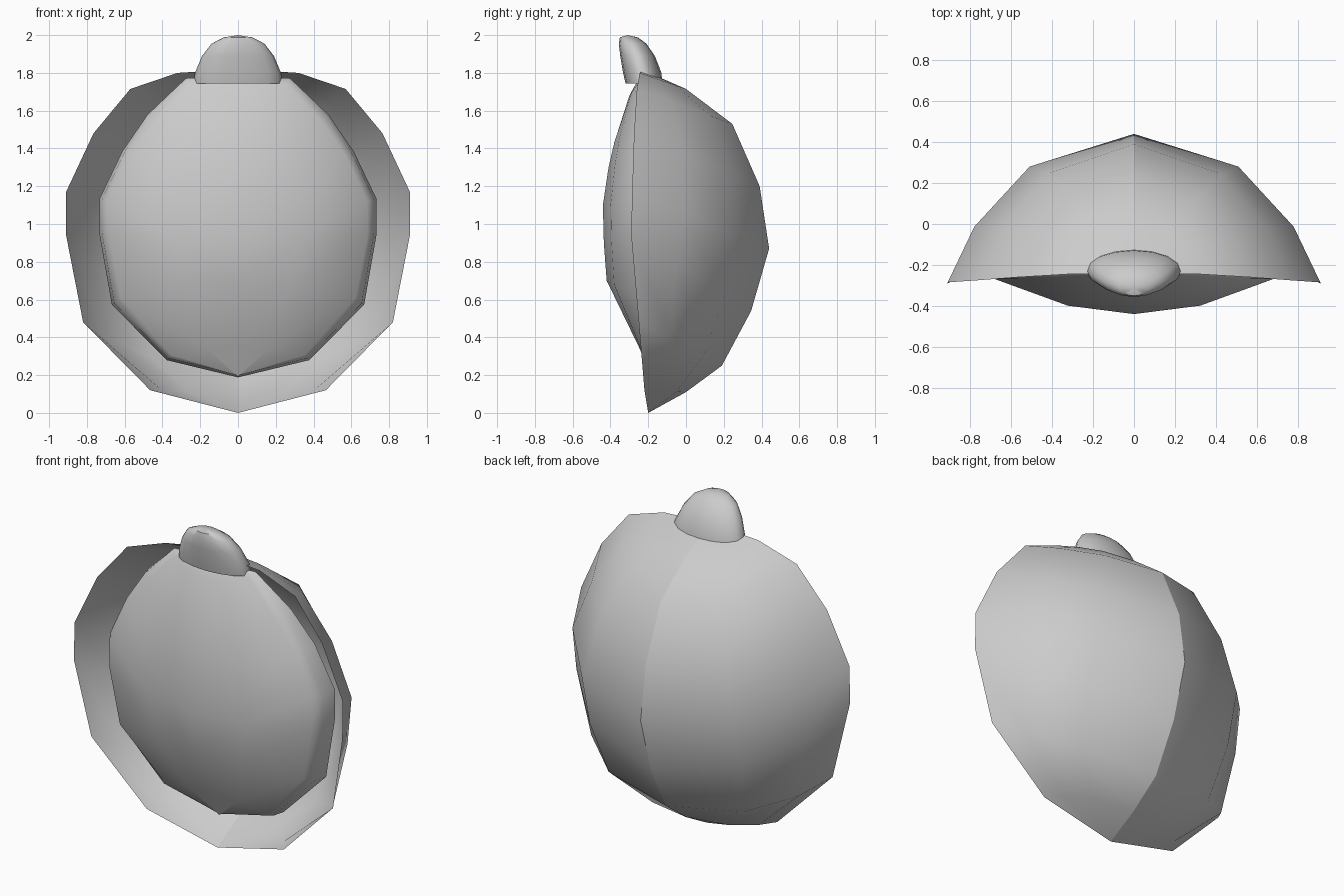
import bpy, bmesh, math
from mathutils import Vector

if "Cube" in bpy.data.objects:
    bpy.data.objects.remove(bpy.data.objects["Cube"])


def make_object(name, grid, mirror=False, merge=True, close=False):
    """Skin a grid of points (list of rows) with quads, smooth shaded."""
    bm = bmesh.new()
    rows = [[bm.verts.new(p) for p in row] for row in grid]
    for a, b in zip(rows, rows[1:]):
        n = len(a)
        for i in range(n if close else n - 1):
            j = (i + 1) % n
            bm.faces.new((a[i], a[j], b[j], b[i]))
    if close:
        bm.faces.new(rows[0])
    bmesh.ops.remove_doubles(bm, verts=bm.verts, dist=0.0005)
    bmesh.ops.recalc_face_normals(bm, faces=bm.faces)
    me = bpy.data.meshes.new(name)
    bm.to_mesh(me)
    bm.free()
    ob = bpy.data.objects.new(name, me)
    bpy.context.collection.objects.link(ob)
    for p in me.polygons:
        p.use_smooth = True
    if mirror:
        m = ob.modifiers.new("mirror", 'MIRROR')
        m.use_mirror_merge = merge
        m.merge_threshold = 0.001
    return ob


def loft(profile, rim, steps):
    """Columns running from the centre profile (y, z) out to the rim (x, y, z)."""
    return [[Vector((rx * fx, py + (ry - py) * fy, pz + (rz - pz) * fy))
             for fx, fy in steps]
            for (py, pz), (rx, ry, rz) in zip(profile, rim)]


# Back shell: half bowl, mirrored unmerged to keep the crease down the spine
back = [(-.20, 0), (0, .11), (.19, .25), (.345, .54), (.44, .87),
        (.39, 1.20), (.245, 1.53), (0, 1.715), (-.24, 1.82)]
rim = [(0, -.20, 0), (.465, -.22, .12), (.82, -.25, .48), (.91, -.29, .94),
       (.91, -.285, 1.17), (.765, -.275, 1.48), (.57, -.26, 1.715),
       (.32, -.245, 1.80), (0, -.24, 1.82)]
shell = loft(back, rim, [(0, 0), (.56, .22), (.857, .625), (1, 1)])
make_object("back_shell", shell, mirror=True, merge=False)

# Belly plate: domed front with a short skirt running back into the shell
front = [(-.18, .19), (-.25, .35), (-.42, .70), (-.435, .90), (-.44, 1.10),
         (-.41, 1.30), (-.38, 1.43), (-.30, 1.68), (-.25, 1.77)]
edge = [(0, -.18, .20), (.37, -.19, .29), (.655, -.20, .58), (.72, -.21, .95),
        (.72, -.21, 1.13), (.60, -.22, 1.38), (.47, -.23, 1.57),
        (.27, -.24, 1.76), (0, -.25, 1.77)]
plate = loft(front, edge, [(0, 0), (.45, .18), (.95, .75), (1, 1)])
skirt = [.08, .09, .10, .10, .10, .09, .06, .02, 0]
mid = Vector((0, 0, 1.0))
for row, d in zip(plate, skirt):
    p = row[-1]
    row.append(Vector((p.x * 1.02, p.y + d, 1 + (p.z - 1) * 1.015)))
make_object("belly_plate", plate, mirror=True)

# Neck knob: leaning flattened dome (z, half width, front y, back y)
levels = [(1.745, .235, -.32, -.125), (1.80, .228, -.333, -.13),
          (1.89, .19, -.348, -.165), (1.955, .14, -.356, -.21),
          (1.988, .075, -.35, -.255), (2.0, 0, -.31, -.31)]
sides = 16
knob = []
for z, w, f, b in levels:
    ring = []
    for i in range(sides):
        a = 2 * math.pi * i / sides
        ring.append((w * math.sin(a), (f + b) / 2 + (b - f) / 2 * math.cos(a), z))
    knob.append(ring)
ob = make_object("neck_knob", knob, close=True)
bpy.context.view_layer.objects.active = ob
ob.select_set(True)
bpy.ops.object.shade_smooth_by_angle(angle=math.radians(50))
